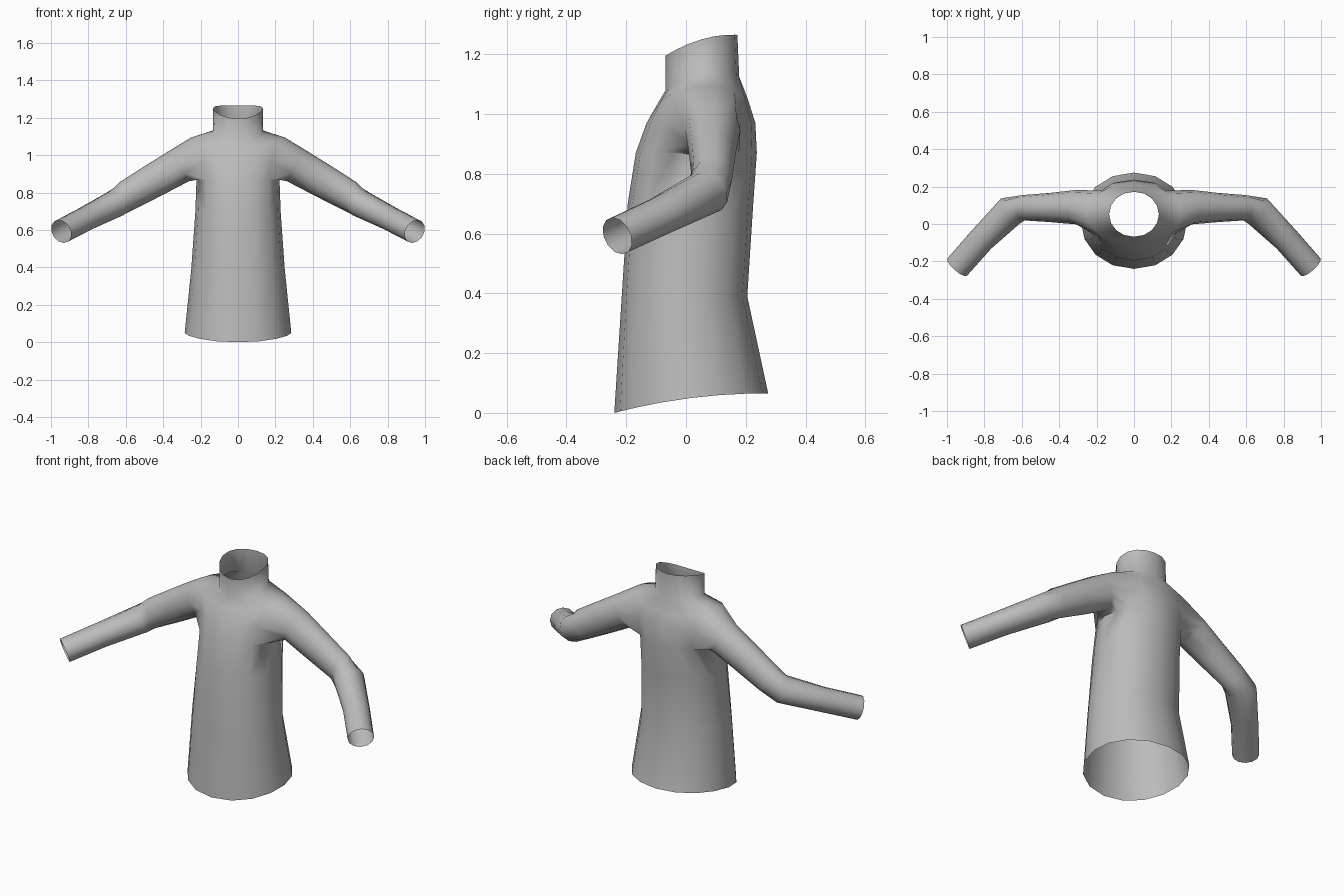
import bpy, bmesh
from math import sin, cos, pi, radians
from mathutils import Vector

cube = bpy.data.objects.get("Cube")
if cube:
    bpy.data.objects.remove(cube)

grey = bpy.data.materials.new("cloth grey")
grey.use_nodes = True
colour = (0.5, 0.5, 0.5, 1)
grey.diffuse_color = colour
grey.node_tree.nodes["Principled BSDF"].inputs["Base Color"].default_value = colour

COLS = 8  # faces around half of the body
# body rings: z at front, side, back; half width; y at front, back; squareness
BODY = [
    (0.0, 0.05, 0.065, 0.285, -0.24, 0.275, 0.95),
    (0.39, 0.39, 0.39, 0.25, -0.215, 0.205, 0.9),
    (0.70, 0.70, 0.70, 0.228, -0.195, 0.225, 0.85),
    (0.87, 0.87, 0.87, 0.222, -0.168, 0.237, 0.8),
    (0.97, 0.97, 0.97, 0.225, -0.132, 0.232, 0.7),
    (1.04, 1.095, 1.05, 0.25, -0.092, 0.207, 0.7),
    (1.08, 1.13, 1.125, 0.135, -0.068, 0.178, 0.95),
    (1.195, 1.25, 1.265, 0.133, -0.068, 0.172, 0.95),
]
# sleeve rings: centre; radius up, radius sideways
SLEEVE = [
    ((0.31, 0.09, 0.945), 0.097, 0.092),
    ((0.45, 0.088, 0.865), 0.091, 0.078),
    ((0.59, 0.087, 0.785), 0.083, 0.068),
    ((0.66, 0.07, 0.738), 0.075, 0.084),
    ((0.815, -0.083, 0.66), 0.066, 0.071),
    ((0.945, -0.23, 0.592), 0.065, 0.07),
]

bm = bmesh.new()

# body and collar, left half, columns from front to back
rows = []
for zf, zs, zb, half, yf, yb, power in BODY:
    row = []
    for i in range(COLS + 1):
        a = -pi / 2 + pi * i / COLS
        s, c = sin(a), max(0.0, cos(a))
        x = half * c ** power if 0 < i < COLS else 0
        y = (yf + yb) / 2 + s * (yb - yf) / 2
        z = zs + s * (zb - zf) / 2 + s * s * ((zf + zb) / 2 - zs)
        row.append(bm.verts.new((x, y, z)))
    rows.append(row)
for r in range(len(rows) - 1):
    for i in range(COLS):
        if r in (3, 4) and 2 <= i < 6:
            continue  # armhole
        bm.faces.new((rows[r][i], rows[r][i + 1], rows[r + 1][i + 1], rows[r + 1][i]))

# armhole loop, from the armpit round the back, over the shoulder to the front
low, mid, top = rows[3:6]
ring = low[4:7] + [mid[6]] + top[6:1:-1] + [mid[2]] + low[2:4]

# sleeve
centres = [Vector(p) for p, _, _ in SLEEVE]
for k, (p, up_r, side_r) in enumerate(SLEEVE):
    before, after = centres[max(k - 1, 0)], centres[min(k + 1, len(centres) - 1)]
    along = (after - before).normalized()
    side = Vector((0, 0, 1)).cross(along).normalized()
    up = along.cross(side)
    new = []
    for j in range(len(ring)):
        a = -pi / 2 + 2 * pi * j / len(ring)
        new.append(bm.verts.new(centres[k] + side * side_r * cos(a) + up * up_r * sin(a)))
    for j in range(len(ring)):
        n = (j + 1) % len(ring)
        bm.faces.new((ring[j], ring[n], new[n], new[j]))
    ring = new

bmesh.ops.recalc_face_normals(bm, faces=bm.faces)
if sum(f.normal.dot(f.calc_center_median() - Vector((0, 0.03, 0.5))) for f in bm.faces
       if f.calc_center_median().z < 0.8 and f.calc_center_median().x < 0.3) < 0:
    bmesh.ops.reverse_faces(bm, faces=bm.faces)

mesh = bpy.data.meshes.new("sweater")
bm.to_mesh(mesh)
bm.free()
sweater = bpy.data.objects.new("sweater", mesh)
bpy.context.collection.objects.link(sweater)
mesh.materials.append(grey)

mirror = sweater.modifiers.new("mirror", "MIRROR")
mirror.use_clip = True

bpy.context.view_layer.objects.active = sweater
sweater.select_set(True)
bpy.ops.object.shade_smooth_by_angle(angle=radians(80))
